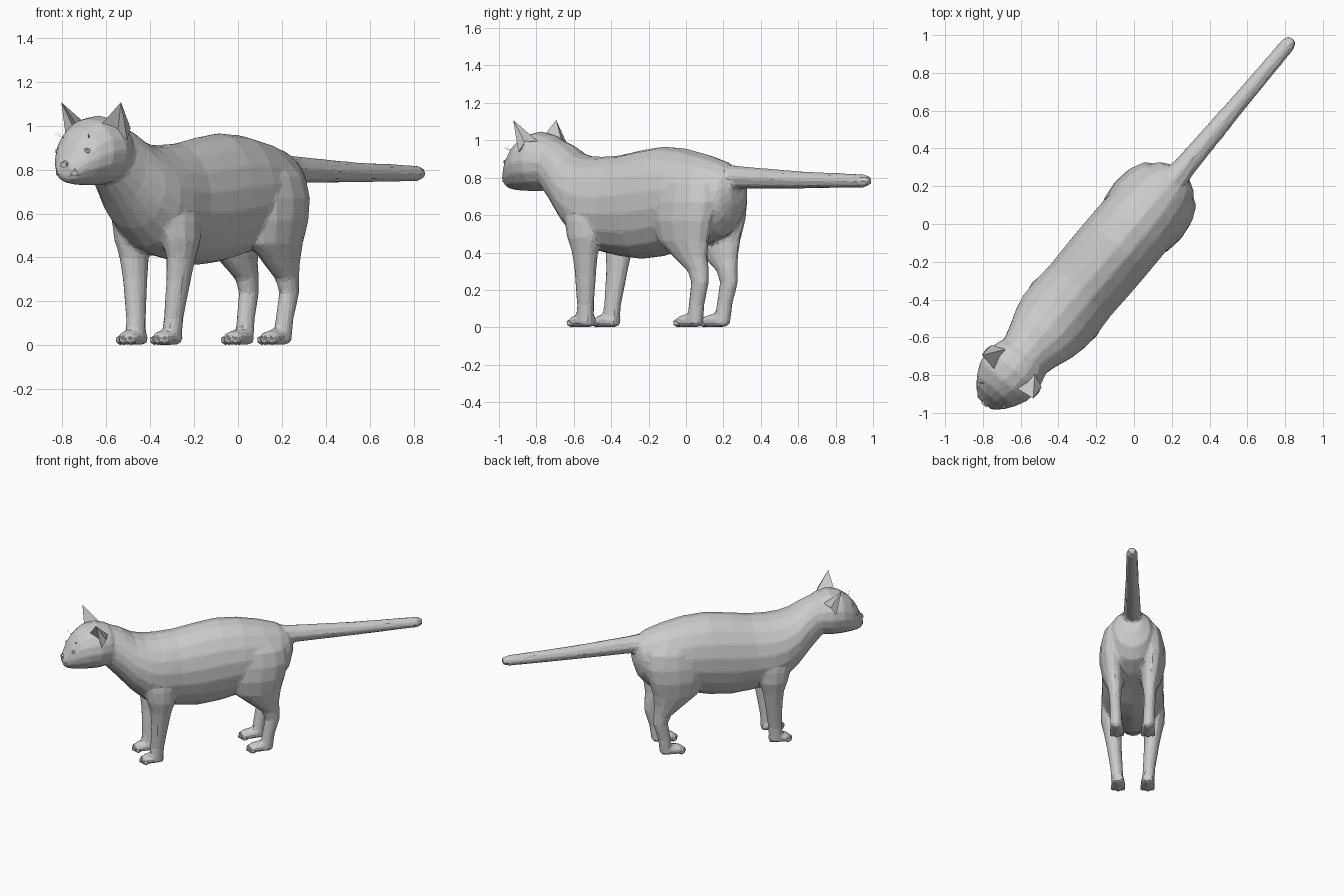
import bpy, bmesh, math
from mathutils import Vector

# Cat stands diagonally: s runs from head to tail, v is lateral, z is up
D = Vector((0.645, 0.764, 0))
N = Vector((0.764, -0.645, 0))
MID = 0.01


def place(s, v, z):
    return D * s + N * (v + MID) + Vector((0, 0, max(z, 0)))


def finish(name, bm):
    bmesh.ops.recalc_face_normals(bm, faces=bm.faces)
    me = bpy.data.meshes.new(name)
    bm.to_mesh(me)
    bm.free()
    ob = bpy.data.objects.new(name, me)
    bpy.context.collection.objects.link(ob)
    return ob


def loft(bm, rings, sides=14):
    """Rings are (s, v, z, sagittal radius, lateral radius, tilt in degrees)."""
    loops = []
    for s, v, z, rn, rv, tilt in rings:
        t = math.radians(tilt)
        loop = []
        for i in range(sides):
            a = 2 * math.pi * i / sides
            c, w = math.cos(a) * rn, math.sin(a) * rv
            loop.append(bm.verts.new(place(s + c * math.cos(t), v + w, z + c * math.sin(t))))
        loops.append(loop)
    for p, q in zip(loops, loops[1:]):
        for i in range(sides):
            j = (i + 1) % sides
            bm.faces.new((p[i], p[j], q[j], q[i]))
    bm.faces.new(loops[0])
    bm.faces.new(loops[-1])


def ball(name, s, v, z, rs, rv, rz):
    bm = bmesh.new()
    bmesh.ops.create_icosphere(bm, subdivisions=1, radius=1)
    for p in bm.verts:
        p.co = place(s + p.co.x * rs, v + p.co.y * rv, z + p.co.z * rz)
    return finish(name, bm)


def solid(name, pts, faces):
    bm = bmesh.new()
    vs = [bm.verts.new(place(*p)) for p in pts]
    for f in faces:
        bm.faces.new([vs[i] for i in f])
    return finish(name, bm)


body = bmesh.new()

# Torso and neck: s, top, bottom, half width, tilt
torso = [
    (0.37, 0.80, 0.66, 0.06, 90), (0.335, 0.85, 0.56, 0.125, 90),
    (0.27, 0.89, 0.49, 0.165, 90), (0.15, 0.925, 0.445, 0.20, 90),
    (0.0, 0.957, 0.415, 0.215, 90), (-0.15, 0.967, 0.38, 0.217, 90),
    (-0.30, 0.947, 0.365, 0.216, 90), (-0.45, 0.92, 0.38, 0.212, 90),
    (-0.58, 0.912, 0.405, 0.22, 90), (-0.67, 0.917, 0.445, 0.217, 90),
    (-0.755, 0.937, 0.53, 0.197, 87), (-0.845, 0.985, 0.645, 0.162, 82),
    (-0.925, 1.015, 0.735, 0.14, 78)]
loft(body, [(s, 0, (t + b) / 2, (t - b) / 2, w, a) for s, t, b, w, a in torso], 18)

# Head with forehead and muzzle
head = [
    (-0.87, 0.98, 0.80, 0.10), (-0.92, 1.028, 0.745, 0.15),
    (-1.00, 1.048, 0.728, 0.172), (-1.08, 1.033, 0.728, 0.163),
    (-1.145, 0.988, 0.73, 0.132), (-1.19, 0.93, 0.735, 0.10),
    (-1.22, 0.865, 0.742, 0.07), (-1.238, 0.835, 0.765, 0.045)]
loft(body, [(s, 0, (t + b) / 2, (t - b) / 2, w, 90) for s, t, b, w in head], 16)

# Tail
loft(body, [(0.22, 0, 0.805, 0.075, 0.085, 90), (0.40, 0, 0.80, 0.062, 0.062, 90),
            (0.80, 0, 0.788, 0.048, 0.049, 90), (1.25, 0, 0.783, 0.037, 0.041, 90),
            (1.29, 0, 0.783, 0.024, 0.026, 90)], 8)

# Leg profiles: s, v, z, front-back radius, lateral radius
FRONT = [(-0.56, 0.09, 0.78, 0.08, 0.06), (-0.585, 0.128, 0.66, 0.11, 0.082),
         (-0.585, 0.141, 0.57, 0.12, 0.082), (-0.58, 0.146, 0.48, 0.103, 0.075),
         (-0.58, 0.14, 0.40, 0.076, 0.062), (-0.585, 0.13, 0.30, 0.062, 0.053),
         (-0.60, 0.112, 0.12, 0.048, 0.043), (-0.61, 0.106, 0.015, 0.05, 0.045)]
HIND = [(0.10, 0.08, 0.86, 0.12, 0.06), (0.11, 0.118, 0.77, 0.19, 0.085),
        (0.11, 0.132, 0.67, 0.205, 0.095), (0.10, 0.138, 0.57, 0.195, 0.093),
        (0.10, 0.132, 0.46, 0.165, 0.08), (0.15, 0.125, 0.37, 0.105, 0.062),
        (0.195, 0.12, 0.30, 0.063, 0.048), (0.208, 0.12, 0.24, 0.052, 0.042),
        (0.18, 0.116, 0.12, 0.044, 0.040), (0.165, 0.112, 0.015, 0.046, 0.043)]

for side, m in (("left", 1), ("right", -1)):
    for kind, prof, ps, pv in (("front", FRONT, -0.645, 0.102), ("hind", HIND, 0.105, 0.108)):
        loft(body, [(s, v * m, z, a, b, 0) for s, v, z, a, b in prof], 12)
        # Paw and toes
        v = pv * m
        loft(body, [
            (ps + 0.085, v, 0.030, 0.030, 0.036, 90), (ps + 0.03, v, 0.038, 0.038, 0.048, 90),
            (ps - 0.03, v, 0.033, 0.033, 0.052, 90), (ps - 0.06, v, 0.024, 0.024, 0.042, 90)], 10)
        for k in (-1, 0, 1):
            ball(f"{kind}_toe_{side}", ps - 0.054 + 0.014 * abs(k), v + k * 0.032, 0.023,
                 0.027, 0.02, 0.023)
    # Hollow pointed ear
    solid(f"ear_{side}", [
        (-1.05, 0.178 * m, 1.108), (-1.065, 0.078 * m, 1.01), (-1.01, 0.182 * m, 0.935),
        (-0.945, 0.10 * m, 0.995), (-1.01, 0.125 * m, 0.97), (-0.975, 0.172 * m, 0.99)],
        [(0, 1, 4), (0, 4, 2), (0, 2, 5), (0, 5, 3), (0, 3, 1)])
    # Eye, cheek pad and brow whiskers
    ball(f"eye_{side}", -1.178, 0.077 * m, 0.885, 0.018, 0.028, 0.016)
    ball(f"cheek_pad_{side}", -1.208, 0.035 * m, 0.79, 0.033, 0.038, 0.03)
    for k in range(2):
        solid(f"brow_whisker_{side}", [
            (-1.15, 0.07 * m, 0.94), (-1.15, 0.073 * m, 0.942), (-1.152, 0.07 * m, 0.943),
            (-1.185, (0.095 + 0.015 * k) * m, 0.975 - 0.01 * k)],
            [(0, 1, 2), (0, 1, 3), (1, 2, 3), (2, 0, 3)])

# Fuse the body into one skin, then reduce it to flat low-poly facets
cat_body = finish("body", body)
fuse = cat_body.modifiers.new("fuse", 'REMESH')
fuse.mode = 'VOXEL'
fuse.voxel_size = 0.011
soft = cat_body.modifiers.new("soften", 'SMOOTH')
soft.factor = 0.5
soft.iterations = 5
low = cat_body.modifiers.new("facets", 'DECIMATE')
low.ratio = 0.06

# Nose
nose = bmesh.new()
loft(nose, [(-1.20, 0, 0.84, 0.02, 0.02, 90), (-1.246, 0, 0.822, 0.014, 0.022, 90)], 6)
finish("nose", nose)
